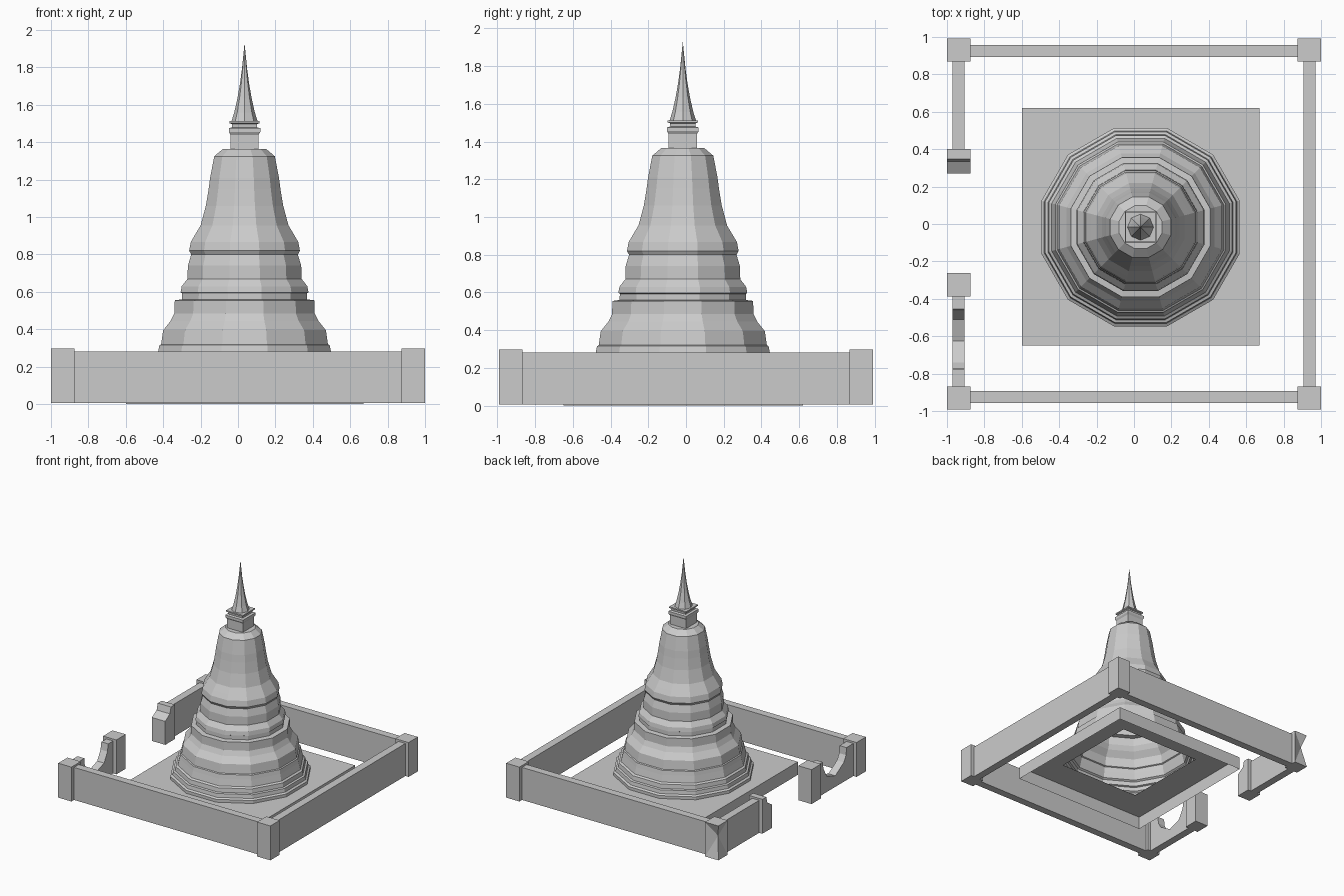
import bpy, bmesh
from math import pi, cos, sin
from mathutils import Vector

if "Cube" in bpy.data.objects:
    bpy.data.objects.remove(bpy.data.objects["Cube"])

CX, CY = 0.035, -0.017      # axis of the tower
Z0, WALL_H, POST_H = 0.005, 0.282, 0.298
EDGE_Y = 0.993


def finish(bm, name):
    bmesh.ops.recalc_face_normals(bm, faces=bm.faces)
    me = bpy.data.meshes.new(name)
    bm.to_mesh(me)
    bm.free()
    ob = bpy.data.objects.new(name, me)
    bpy.context.collection.objects.link(ob)
    return ob


def lathe(name, profile, n, offset=None, cap=False):
    """n-sided turned solid; profile radii are measured to the flats,
    or to the corners when an angle offset is given."""
    bm = bmesh.new()
    k = 1 / cos(pi / n) if offset is None else 1
    a0 = pi / n if offset is None else offset
    rings = []
    for r, z in profile:
        if r == 0:
            rings.append([bm.verts.new((CX, CY, z))] * n)
        else:
            rings.append([bm.verts.new((CX + r * k * cos(a0 + 2 * pi * i / n),
                                        CY + r * k * sin(a0 + 2 * pi * i / n), z))
                          for i in range(n)])
    for a, b in zip(rings, rings[1:]):
        for i in range(n):
            j = (i + 1) % n
            loop = list(dict.fromkeys((a[i], a[j], b[j], b[i])))
            bm.faces.new(loop)
    if cap:
        bm.faces.new(rings[-1])
    return finish(bm, name)


def slab(name, x0, x1, outline):
    """Extrude a (y, z) outline from x0 to x1."""
    bm = bmesh.new()
    f = bm.faces.new([bm.verts.new((x0, y, z)) for y, z in outline])
    ext = bmesh.ops.extrude_face_region(bm, geom=[f])
    vs = [g for g in ext["geom"] if isinstance(g, bmesh.types.BMVert)]
    bmesh.ops.translate(bm, verts=vs, vec=(x1 - x0, 0, 0))
    return finish(bm, name)


def box(name, x0, x1, y0, y1, h):
    return slab(name, x0, x1, [(y0, Z0), (y1, Z0), (y1, h), (y0, h)])


# square plinth: hollow below, with an opening under the tower
bm = bmesh.new()
px, py, top, h = 0.035, -0.015, 0.11, 0.635
sq = [(-h, -h), (h, -h), (h, h), (-h, h)]
low = [bm.verts.new((px + x, py + y, 0)) for x, y in sq]
up = [bm.verts.new((px + x, py + y, top)) for x, y in sq]
hole = [bm.verts.new((CX + x * 0.6, CY + y * 0.6, top)) for x, y in sq]
for i in range(4):
    j = (i + 1) % 4
    bm.faces.new((low[i], low[j], up[j], up[i]))
    bm.faces.new((up[i], up[j], hole[j], hole[i]))
finish(bm, "plinth")

# twelve-sided bell tower with stepped mouldings
lathe("bell_tower", [
    (0.53, 0.11), (0.53, 0.135), (0.515, 0.145), (0.51, 0.175), (0.495, 0.18),
    (0.49, 0.215), (0.475, 0.225), (0.462, 0.28), (0.455, 0.315), (0.446, 0.32),
    (0.435, 0.395), (0.395, 0.445), (0.375, 0.485), (0.373, 0.555),
    (0.335, 0.56), (0.334, 0.593), (0.342, 0.597), (0.336, 0.63),
    (0.305, 0.67), (0.303, 0.74), (0.285, 0.80), (0.296, 0.82), (0.287, 0.868),
    (0.265, 0.905), (0.235, 0.955), (0.207, 1.06), (0.192, 1.15), (0.184, 1.21),
    (0.162, 1.325), (0.115, 1.365)], 12, cap=True)

# square block and mouldings under the spire
lathe("spire_block", [
    (0.075, 1.36), (0.075, 1.44), (0.084, 1.455), (0.084, 1.475),
    (0.066, 1.48), (0.068, 1.497), (0.08, 1.502), (0.08, 1.513)], 4, cap=True)

# eight-sided tapering spire
lathe("spire", [
    (0.07, 1.512), (0.055, 1.56), (0.038, 1.635), (0.025, 1.71),
    (0.014, 1.79), (0.007, 1.86), (0, 1.93)], 8, offset=0)

# front, back and right walls
for name, s in (("front_wall", -1), ("back_wall", 1)):
    y0, y1 = sorted((s * 0.893, s * 0.958))
    box(name, -0.875, 0.875, y0, y1, WALL_H)
box("right_wall", 0.905, 0.97, -0.87, 0.87, WALL_H)

# left wall in two lengths, the nearer one with a bite broken out
box("left_wall_back", -0.97, -0.905, 0.40, 0.87, WALL_H)
slab("left_wall_front_broken", -0.97, -0.905, [
    (-0.87, Z0), (-0.385, Z0), (-0.385, WALL_H), (-0.455, WALL_H),
    (-0.465, 0.22), (-0.51, 0.14), (-0.625, 0.10), (-0.74, 0.17),
    (-0.77, 0.22), (-0.775, WALL_H), (-0.87, WALL_H)])

# corner posts
post = {}
for sx in (-1, 1):
    for sy in (-1, 1):
        x0, x1 = sorted((sx, sx * 0.875))
        y0, y1 = sorted((sy * EDGE_Y, sy * 0.868))
        post[sx, sy] = box("corner_post", x0, x1, y0, y1, POST_H)

# chip out of the outer edge of the back left post
me = post[-1, 1].data
bm = bmesh.new()
bm.from_mesh(me)
corner = Vector((-1, EDGE_Y))
edge = [e for e in bm.edges
        if all((v.co.xy - corner).length < 1e-4 for v in e.verts)]
new = bmesh.ops.subdivide_edges(bm, edges=edge, cuts=1)
for g in new["geom_inner"]:
    if isinstance(g, bmesh.types.BMVert):
        g.co += Vector((0.03, -0.04, 0.04))
        bmesh.ops.triangulate(bm, faces=list(g.link_faces))
bm.to_mesh(me)
bm.free()

# gate posts, the back one broken at the top
box("gate_post_front", -1, -0.875, -0.388, -0.262, POST_H)
slab("gate_post_back_broken", -1, -0.875, [
    (0.27, Z0), (0.40, Z0), (0.40, POST_H), (0.347, POST_H),
    (0.333, 0.245), (0.27, 0.205)])
